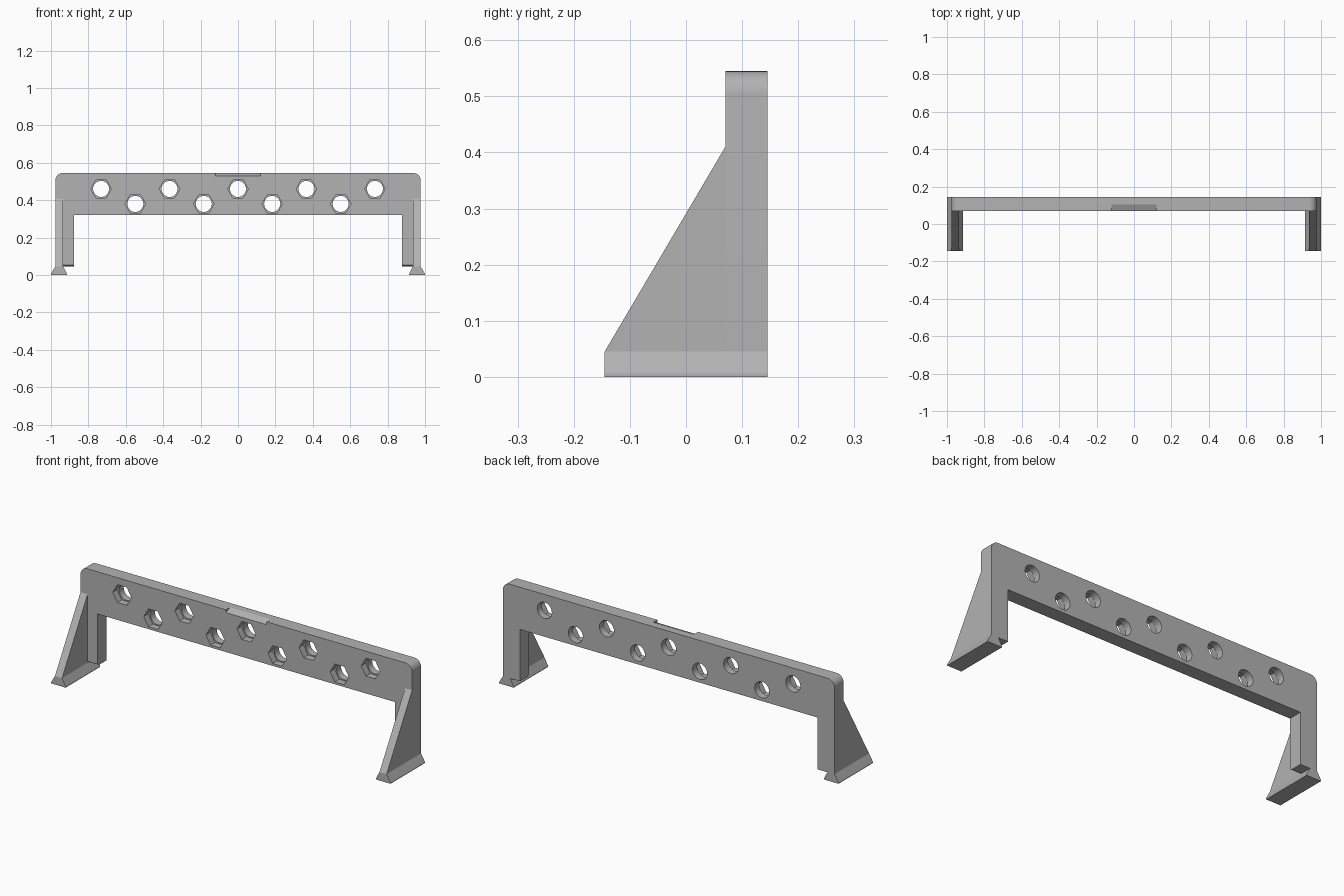
import bpy, bmesh, math
from mathutils import Vector

if "Cube" in bpy.data.objects:
    bpy.data.objects.remove(bpy.data.objects["Cube"])

grey = bpy.data.materials.new("plain grey")
grey.diffuse_color = (0.45, 0.45, 0.45, 1)
grey.use_nodes = True
grey.node_tree.nodes["Principled BSDF"].inputs["Base Color"].default_value = grey.diffuse_color

FRONT, BACK = 0.07, 0.145      # frame depth range
OUT, RIB, INN = 0.977, 0.935, 0.877  # outer face, rib inner face, leg inner face


def prism(name, points, axis, a, b, cutter=False):
    """Extrude a 2D profile along x (points are y,z) or y (points are x,z)."""
    def place(p, t):
        return (t, p[0], p[1]) if axis == 'x' else (p[0], t, p[1])
    bm = bmesh.new()
    face = bm.faces.new([bm.verts.new(place(p, a)) for p in points])
    ext = bmesh.ops.extrude_face_region(bm, geom=[face])
    verts = [g for g in ext['geom'] if isinstance(g, bmesh.types.BMVert)]
    shift = (b - a, 0, 0) if axis == 'x' else (0, b - a, 0)
    bmesh.ops.translate(bm, vec=Vector(shift), verts=verts)
    bmesh.ops.recalc_face_normals(bm, faces=bm.faces[:])
    me = bpy.data.meshes.new(name)
    bm.to_mesh(me)
    bm.free()
    ob = bpy.data.objects.new(name, me)
    bpy.context.collection.objects.link(ob)
    me.materials.append(grey)
    ob.hide_render = cutter
    return ob


def ring(cx, cz, r, n):
    return [(cx + r * math.cos(2 * math.pi * i / n),
             cz + r * math.sin(2 * math.pi * i / n)) for i in range(n)]


# Portal frame: rounded top corners, two legs
R, TOP = 0.04, 0.545
corner = [(OUT - R + R * math.cos(i * math.pi / 16),
           TOP - R + R * math.sin(i * math.pi / 16)) for i in range(9)]
half = [(INN, 0.32), (INN, 0.044), (OUT, 0.044)] + corner
outline = half + [(-x, z) for x, z in reversed(half)]
frame = prism("frame", outline, 'y', FRONT, BACK)

# Staggered bolt holes with hexagonal nut pockets in front
cutters = []
for i in range(9):
    x, z = (i - 4) * 0.183, (0.46 if i % 2 == 0 else 0.38)
    cutters.append(prism("bolt_hole_cutter", ring(x, z, 0.043, 32), 'y', 0.0, 0.2, True))
    cutters.append(prism("nut_pocket_cutter", ring(x, z, 0.055, 6), 'y', 0.0, FRONT + 0.037, True))

# Sloped recess in the top front edge
cutters.append(prism("top_recess_cutter",
                     [(FRONT - 0.035, 0.515), (FRONT, 0.53), (0.105, TOP), (0.105, 0.6), (FRONT - 0.035, 0.6)],
                     'x', -0.12, 0.12, True))

# Chamfer under the front of each inner leg
for s in (-1, 1):
    cutters.append(prism("leg_chamfer_cutter",
                         [(FRONT - 0.02, 0.064), (FRONT + 0.03, 0.034), (FRONT - 0.02, 0.034)],
                         'x', s * 0.86, s * RIB, True))

for c in cutters:
    mod = frame.modifiers.new("cut", 'BOOLEAN')
    mod.operation = 'DIFFERENCE'
    mod.solver = 'EXACT'
    mod.object = c

# Apply the cuts, then discard the cutters
bpy.context.view_layer.update()
deps = bpy.context.evaluated_depsgraph_get()
cut_mesh = bpy.data.meshes.new_from_object(frame.evaluated_get(deps))
frame.modifiers.clear()
frame.data = cut_mesh
for c in cutters:
    bpy.data.objects.remove(c)

# Triangular side ribs and flared feet
for s, side in ((-1, "left"), (1, "right")):
    prism(side + "_rib", [(FRONT, 0.41), (-0.145, 0.045), (FRONT, 0.045)],
          'x', s * RIB, s * OUT)
    prism(side + "_foot",
          [(s * x, z) for x, z in ((0.914, 0), (1.0, 0), (1.0, 0.006),
                                   (OUT, 0.045), (RIB, 0.045), (0.914, 0.006))],
          'y', -0.145, BACK)

# Smooth only the curved surfaces
bpy.ops.object.select_all(action='DESELECT')
frame.select_set(True)
bpy.context.view_layer.objects.active = frame
bpy.ops.object.shade_smooth_by_angle(angle=math.radians(20))
